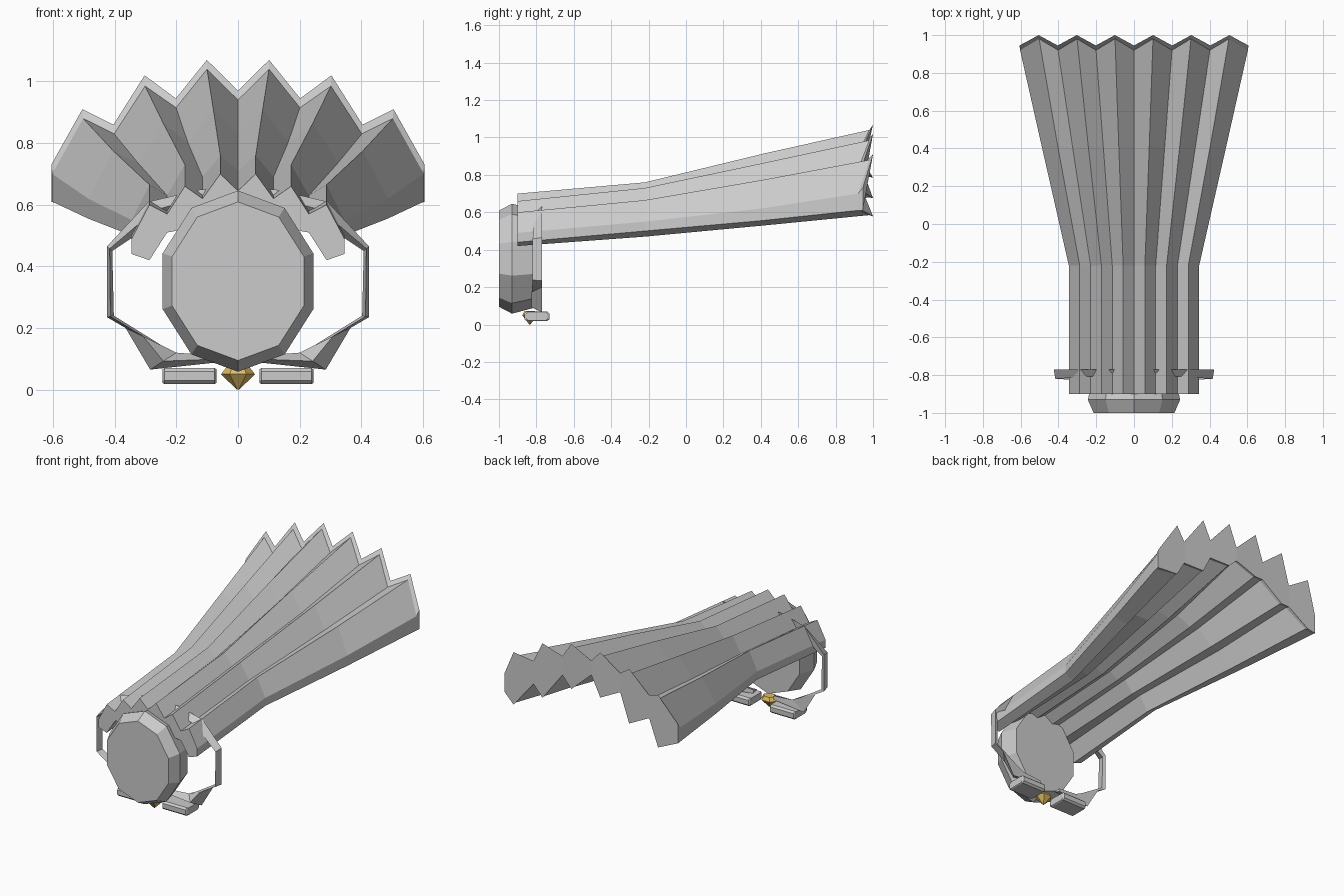
import bpy, bmesh, math

if "Cube" in bpy.data.objects:
    bpy.data.objects.remove(bpy.data.objects["Cube"])


def make(name, verts, faces, mirror=False):
    me = bpy.data.meshes.new(name)
    me.from_pydata(verts, [], faces)
    bm = bmesh.new()
    bm.from_mesh(me)
    bmesh.ops.recalc_face_normals(bm, faces=bm.faces)
    bm.to_mesh(me)
    bm.free()
    ob = bpy.data.objects.new(name, me)
    bpy.context.collection.objects.link(ob)
    if mirror:
        m = ob.modifiers.new("Mirror", 'MIRROR')
        m.use_mirror_merge = False
    return ob


def loft(name, loops, mirror=False):
    """Skin equal-length closed loops and cap both ends."""
    n = len(loops[0])
    verts = [v for lp in loops for v in lp]
    faces = [(r * n + i, r * n + (i + 1) % n, (r + 1) * n + (i + 1) % n, (r + 1) * n + i)
             for r in range(len(loops) - 1) for i in range(n)]
    faces += [tuple(range(n)), tuple(range((len(loops) - 1) * n, len(loops) * n))]
    return make(name, verts, faces, mirror)


# Tail feathers: edge y, ridge y, feather width, top heights, bottom heights
# (heights run from the centre outwards: edge, ridge, edge, ridge ...)
sections = [
    (-.90, -.90, .115, (.645, .70, .62, .66, .57, .60, .49), (.60, .56, .58, .52, .51, .42, .44)),
    (-.22, -.22, .115, (.71, .76, .69, .73, .63, .665, .55), (.64, .60, .625, .55, .56, .47, .50)),
    (.40, .42, .162, (.825, .915, .80, .865, .735, .775, .62), (.75, .69, .72, .615, .63, .53, .555)),
    (.92, .98, .201, (.94, 1.04, .915, .985, .83, .88, .70), (.89, .79, .83, .68, .72, .585, .61)),
    (.945, 1.0, .202, (.97, 1.07, .945, 1.02, .86, .91, .73), (.88, .785, .825, .675, .715, .578, .61)),
]
for f in range(3):
    loops = []
    for ye, yr, w, top, bot in sections:
        def p(j, z):
            k = 2 * f + j
            return (k * w / 2, yr if j == 1 else ye, z[k])
        loops.append([p(0, top), p(1, top), p(2, top), p(2, bot), p(1, bot), p(0, bot)])
    loft(f"tail_feather_{f + 1}", loops, True)

# Ten-sided body disc
loops = []
for y, s in ((-1.0, .875), (-.93, 1.0), (-.82, .90)):
    loops.append([(.257 * s * math.sin(a), y, .352 + .294 * s * math.cos(a))
                  for a in (i * math.tau / 10 for i in range(10))])
loft("body_disc", loops)

# Wings: thin frame arching around the body (outer x,z, inner x,z, front y)
wing = [
    (0, .65, 0, .61, -.795), (.12, .65, .12, .60, -.80), (.29, .61, .25, .555, -.81),
    (.425, .465, .408, .45, -.82), (.425, .235, .403, .24, -.82),
    (.365, .20, .25, .145, -.825), (.285, .065, .20, .12, -.825), (.07, .088, .07, .11, -.81),
]
loops = []
for ox, oz, ix, iz, y in wing:
    loops.append([(ox, -.77, oz), ((ox + ix) / 2, y, (oz + iz) / 2), (ix, -.775, iz)])
loft("wing", loops, True)

# Feet: chamfered blocks
loops = []
for x, s in ((.07, .85), (.076, 1), (.239, 1), (.245, .85)):
    loops.append([(x, -.797 + dy * s, .044 + dz * s) for dy, dz in
                  ((-.067, -.015), (-.055, -.026), (.055, -.026), (.067, -.015),
                   (.067, .015), (.055, .026), (-.055, .026), (-.067, .015))])
loft("foot", loops, True)

# Gold gem below the body
loops = []
for z, r in ((0.0, .004), (.05, .055), (.072, .038)):
    loops.append([(r * math.cos(a), -.835 + r * .85 * math.sin(a), z)
                  for a in (i * math.tau / 6 for i in range(6))])
gem = loft("beak_gem", loops)
mat = bpy.data.materials.new("gold")
mat.diffuse_color = (.75, .50, .13, 1)
mat.use_nodes = True
mat.node_tree.nodes["Principled BSDF"].inputs["Base Color"].default_value = mat.diffuse_color
gem.data.materials.append(mat)
